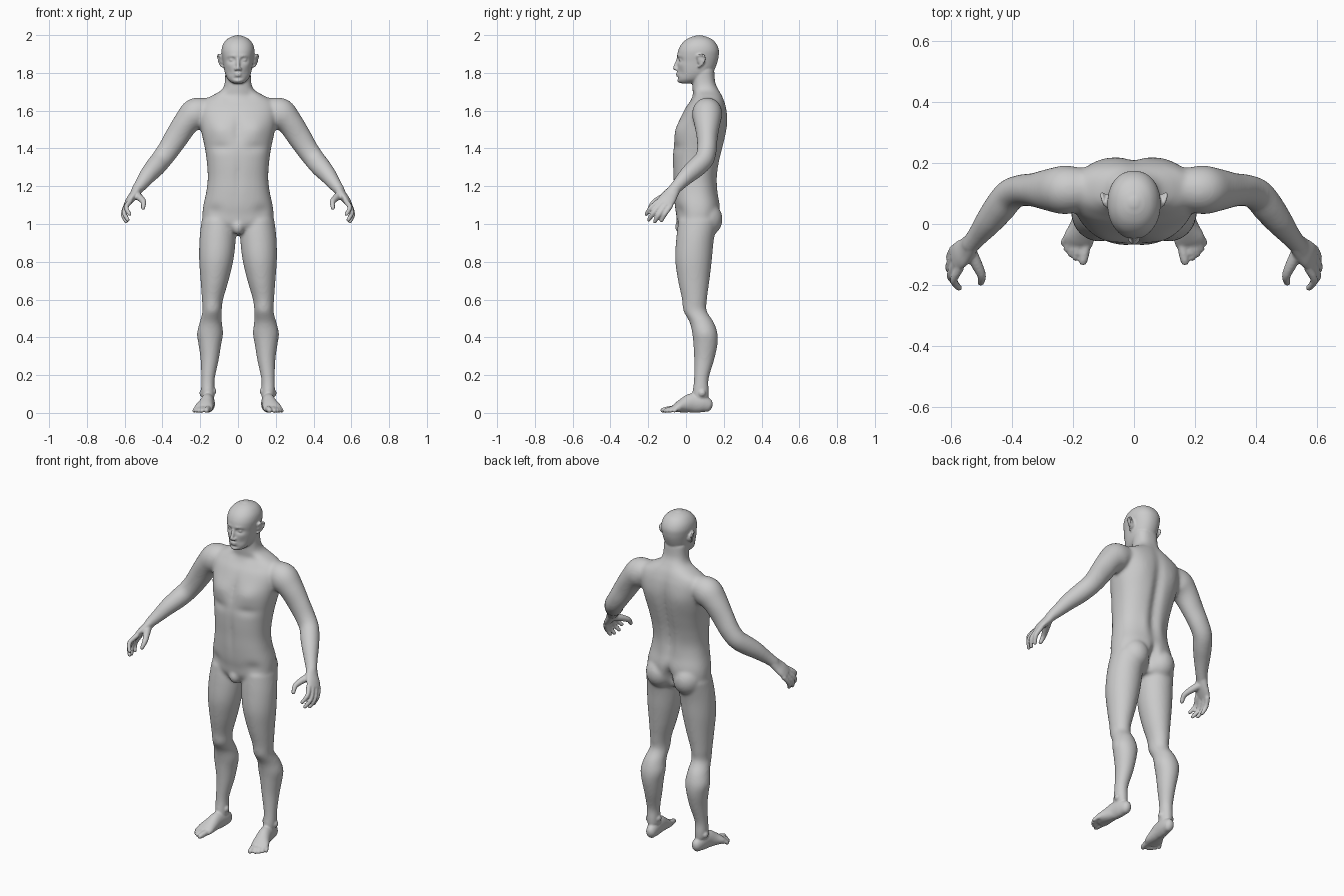
import bpy, bmesh, math
from mathutils import Vector, Matrix

X, Y, Z = Vector((1, 0, 0)), Vector((0, 1, 0)), Vector((0, 0, 1))


def spline(rows, steps):
    """Catmull-Rom through rows of numbers"""
    out = []
    for i in range(len(rows) - 1):
        p0, p1, p2, p3 = (rows[max(i - 1, 0)], rows[i], rows[i + 1], rows[min(i + 2, len(rows) - 1)])
        for s in range(steps):
            t = s / steps
            out.append([0.5 * (2 * b + (c - a) * t + (2 * a - 5 * b + 4 * c - d) * t * t
                               + (3 * b - a - 3 * c + d) * t ** 3) for a, b, c, d in zip(p0, p1, p2, p3)])
    return out + [list(rows[-1])]


def loft(bm, rows, ref=None, n=40, steps=5, p=2.0, cap=1.0, dents=()):
    """Rows are x, y, z, radius a, radius b. Without ref the sections lie flat."""
    pts = spline(rows, steps)
    rings = []
    for i, r in enumerate(pts):
        c = Vector(r[:3])
        t = (Vector(pts[min(i + 1, len(pts) - 1)][:3]) - Vector(pts[max(i - 1, 0)][:3])).normalized()
        if ref is None:
            u, v, t = X, Y, Z * (1 if t.z > 0 else -1)
        else:
            u = (ref - t * ref.dot(t)).normalized()
            v = t.cross(u)
        ring = (c, u, v, r[3], r[4])
        m = min(r[3], r[4]) * cap
        tips = [(c + t * m * h, u, v, r[3] * k, r[4] * k) for h, k in ((.5, .86), (.85, .53), (.98, .2))]
        tails = [(c - t * m * h, u, v, r[3] * k, r[4] * k) for h, k in ((.98, .2), (.85, .53), (.5, .86))]
        rings += (tails if i == 0 else []) + [ring] + (tips if i == len(pts) - 1 else [])
    loops = []
    for c, u, v, a, b in rings:
        loop = []
        for k in range(n):
            ca, sa = math.cos(k * math.tau / n), math.sin(k * math.tau / n)
            q = (c + u * a * math.copysign(abs(ca) ** (2 / p), ca)
                 + v * b * math.copysign(abs(sa) ** (2 / p), sa))
            dy = sum(d * abs(sa) * math.exp(-((abs(q.x) - x) / sx) ** 2 - ((q.z - z) / sz) ** 2)
                     for s, x, z, sx, sz, d in dents if s * sa > 0)
            loop.append(bm.verts.new(q + Y * dy))
        loops.append(loop)
    for l0, l1 in zip(loops, loops[1:]):
        for k in range(n):
            bm.faces.new((l0[k], l0[(k + 1) % n], l1[(k + 1) % n], l1[k]))
    bm.faces.new(loops[0])
    bm.faces.new(loops[-1])


def tube(bm, pts, r0, r1, ref=X):
    k = len(pts) - 1
    loft(bm, [(*q, r0 + (r1 - r0) * i / k, r0 + (r1 - r0) * i / k) for i, q in enumerate(pts)], ref, 16, 5)


def ball(bm, c, r, tilt=0):
    m = Matrix.Translation(c) @ Matrix.Rotation(tilt, 4, 'Y') @ Matrix.Diagonal((*r, 1))
    bmesh.ops.create_uvsphere(bm, u_segments=24, v_segments=16, radius=1, matrix=m)


def mirror(bm):
    new = bmesh.ops.duplicate(bm, geom=bm.verts[:] + bm.edges[:] + bm.faces[:])['geom']
    for e in new:
        if isinstance(e, bmesh.types.BMVert):
            e.co.x *= -1


def fuse(bm, name, voxel, rounds):
    """Blend all parts of bm into one skin"""
    bmesh.ops.recalc_face_normals(bm, faces=bm.faces[:])
    me = bpy.data.meshes.new(name)
    bm.to_mesh(me)
    ob = bpy.data.objects.new(name, me)
    bpy.context.collection.objects.link(ob)
    rm = ob.modifiers.new("skin", 'REMESH')
    rm.mode, rm.voxel_size, rm.use_smooth_shade = 'VOXEL', voxel, True
    sm = ob.modifiers.new("soften", 'SMOOTH')
    sm.factor, sm.iterations = 0.5, rounds
    return ob


# ---- large forms: arm and leg of one side, mirrored, then torso
big = bmesh.new()
loft(big, [(.17, .115, 1.60, .07, .07), (.225, .112, 1.582, .08, .084), (.275, .112, 1.535, .07, .069),
           (.325, .112, 1.46, .056, .064), (.37, .11, 1.39, .052, .058), (.407, .095, 1.34, .052, .055),
           (.44, .055, 1.30, .052, .053), (.475, .01, 1.26, .046, .046), (.51, -.035, 1.213, .036, .036),
           (.54, -.07, 1.175, .032, .028)], ref=Y)
loft(big, [(.103, .065, 1.02, .09, .105), (.108, .048, .92, .096, .1), (.115, .04, .81, .091, .097),
           (.124, .041, .70, .074, .083), (.135, .045, .60, .056, .066), (.137, .048, .54, .051, .062),
           (.144, .083, .48, .059, .064), (.148, .1, .42, .069, .067), (.149, .103, .36, .06, .064),
           (.15, .096, .28, .048, .053), (.159, .081, .18, .036, .039), (.16, .078, .12, .036, .043),
           (.158, .075, .08, .034, .045)], cap=.4)
ball(big, (.137, .012, .575), (.034, .03, .045))
ball(big, (.09, .098, 1.025), (.085, .096, .095))
mirror(big)
torso = [(.955, .12, -.02, .13), (1.0, .182, -.045, .165), (1.05, .188, -.052, .178), (1.1, .183, -.06, .18),
         (1.17, .168, -.065, .166), (1.24, .16, -.067, .162), (1.32, .164, -.07, .176), (1.4, .175, -.068, .196),
         (1.48, .192, -.056, .213), (1.55, .205, -.034, .22), (1.61, .208, -.006, .215), (1.65, .188, .022, .204),
         (1.68, .137, .035, .192), (1.71, .086, .035, .175), (1.75, .07, .033, .156), (1.82, .068, .03, .15)]
loft(big, [(0, (f + b) / 2, z, w, (b - f) / 2) for z, w, f, b in torso], n=96, steps=6, p=2.35, cap=.15, dents=[
    (1, 0, 1.40, .03, .22, -.02), (1, 0, 1.02, .02, .06, -.05), (1, .11, 1.53, .05, .07, .006),
    (1, .05, 1.22, .03, .08, .006), (-1, .1, 1.405, .06, .022, .01), (-1, .1, 1.5, .06, .05, -.014),
    (-1, 0, 1.5, .02, .08, .01), (-1, 0, 1.25, .016, .12, .007), (-1, .13, 1.07, .04, .03, .012),
    (-1, .06, 1.68, .03, .02, .008)])
ball(big, (0, -.024, .985), (.034, .034, .042))
core = fuse(big, "body_core", .009, 6)

# ---- fine forms, one side: hand
fine = bmesh.new()
across = Vector((.02, .065, -.025))
loft(fine, [(.532, -.06, 1.185, .032, .027), (.55, -.082, 1.155, .04, .024), (.57, -.1, 1.13, .046, .021),
            (.586, -.115, 1.108, .044, .016)], ref=across, cap=.8)
for pts in (((.572, -.145, 1.12), (.592, -.185, 1.088), (.574, -.21, 1.052)),
            ((.585, -.13, 1.108), (.603, -.17, 1.062), (.583, -.197, 1.022)),
            ((.592, -.108, 1.098), (.608, -.143, 1.05), (.592, -.165, 1.013)),
            ((.592, -.083, 1.095), (.605, -.11, 1.055), (.595, -.13, 1.019))):
    tube(fine, pts, .0145, .0105)
tube(fine, ((.54, -.085, 1.155), (.515, -.135, 1.135), (.5, -.17, 1.115), (.503, -.193, 1.085)), .022, .011, ref=Z)

# foot and toes
loft(fine, [(.152, .112, .042, .029, .038), (.156, .08, .05, .034, .048), (.162, .03, .052, .036, .051),
            (.17, -.01, .041, .042, .04), (.18, -.045, .029, .05, .027), (.186, -.065, .021, .048, .018)], ref=X)
tube(fine, ((.158, -.06, .022), (.163, -.1, .018), (.167, -.122, .014)), .018, .014)
for bx, by, tx, ty, r in ((.181, -.065, .192, -.11, .0115), (.194, -.06, .208, -.098, .011),
                          (.207, -.05, .221, -.082, .011), (.217, -.037, .232, -.062, .0105)):
    tube(fine, ((bx, by, .022), ((bx + tx) / 2, (by + ty) / 2, .021), (tx, ty, .011)), r + .001, r)
ball(fine, (.192, .085, .105), (.012, .018, .018))
ball(fine, (.127, .075, .115), (.012, .018, .018))

# ear, eye, nostril
tube(fine, ((.084, .066, 1.868), (.094, .062, 1.888), (.103, .08, 1.897), (.105, .098, 1.885), (.101, .095, 1.862),
            (.092, .08, 1.842), (.084, .068, 1.834)), .006, .006, ref=Vector((1, .1, .05)))
ball(fine, (.087, .08, 1.864), (.012, .02, .028), .25)
ball(fine, (.032, -.025, 1.868), (.0145, .0125, .0095))
ball(fine, (.0115, -.05, 1.82), (.009, .012, .008))
mirror(fine)

# head with sculpted face
head = [(1.75, .036, -.036, .06), (1.765, .053, -.044, .1), (1.79, .066, -.046, .135), (1.82, .074, -.045, .152),
        (1.86, .08, -.045, .167), (1.89, .085, -.046, .173), (1.92, .087, -.041, .174), (1.95, .08, -.026, .163),
        (1.975, .062, -.001, .142), (1.99, .038, .028, .112), (1.996, .018, .05, .09)]
loft(fine, [(0, (f + b) / 2, z, w, (b - f) / 2) for z, w, f, b in head], n=96, steps=6, p=2.15, cap=.2, dents=[
    (-1, .034, 1.868, .018, .012, .017), (-1, .03, 1.889, .024, .007, -.005), (-1, .055, 1.842, .018, .014, -.004),
    (-1, .045, 1.80, .018, .02, .007), (-1, 0, 1.772, .03, .006, .007), (-1, 0, 1.755, .022, .01, -.006)])
tube(fine, ((0, -.04, 1.878), (0, -.05, 1.85), (0, -.059, 1.825)), .008, .011)
for z, w in ((1.797, .021), (1.786, .018)):
    ball(fine, (0, -.042, z), (w, .012, .0052))

# ---- join the blended core with the fine parts into one skin
skin = core.evaluated_get(bpy.context.evaluated_depsgraph_get()).to_mesh()
bmesh.ops.recalc_face_normals(fine, faces=fine.faces[:])
fine.from_mesh(skin)
bpy.data.objects.remove(core)
body = fuse(fine, "body", .0055, 3)
